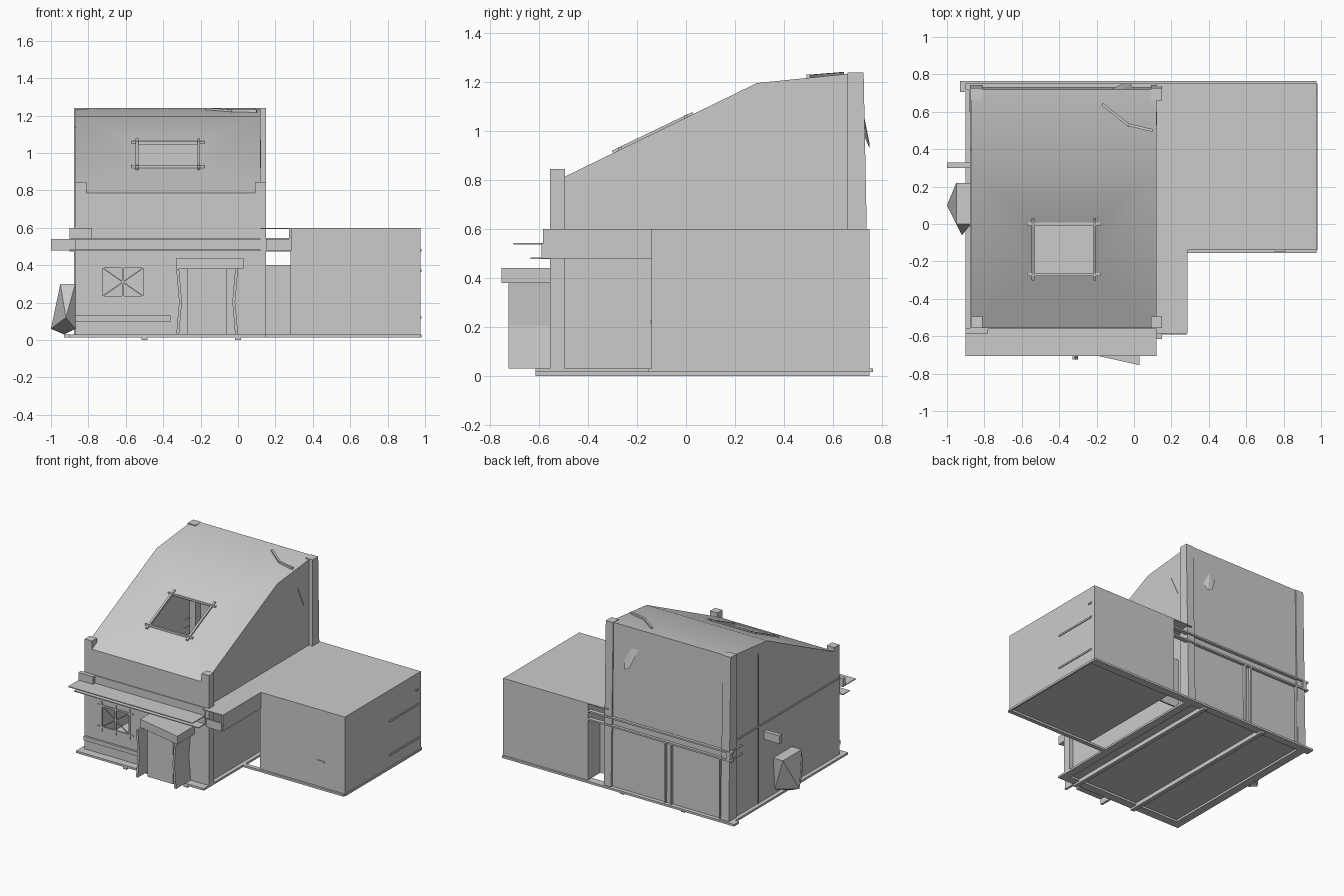
import bpy, bmesh
from mathutils import Vector

cube = bpy.data.objects.get("Cube")
if cube:
    bpy.data.objects.remove(cube)

grey = bpy.data.materials.new("plain_grey")
grey.use_nodes = True
grey.diffuse_color = (0.6, 0.6, 0.6, 1)
grey.node_tree.nodes["Principled BSDF"].inputs["Base Color"].default_value = grey.diffuse_color

# Main planes of the building
THIN = 0.006
WEST, EAST, ALLEY, FAR_EAST = -0.87, 0.12, 0.28, 0.975
FRONT, BACK, ANNEX_FRONT = -0.555, 0.72, -0.14
FLOOR, BEAM, DECK, EAVE, RIDGE = 0.03, 0.48, 0.6, 0.785, 1.24
PITCH = 0.48
POST = 0.06
LIP = 0.03


def finish(name, bm):
    bmesh.ops.recalc_face_normals(bm, faces=bm.faces)
    mesh = bpy.data.meshes.new(name)
    bm.to_mesh(mesh)
    bm.free()
    mesh.materials.append(grey)
    obj = bpy.data.objects.new(name, mesh)
    bpy.context.scene.collection.objects.link(obj)
    return obj


def hull(name, points):
    bm = bmesh.new()
    bmesh.ops.convex_hull(bm, input=[bm.verts.new(p) for p in points])
    return finish(name, bm)


def box(name, x, y, z):
    corners = [(a, b, c) for a in x for b in y for c in z]
    return hull(name, corners)


def prism(name, profile, ends, axis):
    """Extrude a closed outline between two positions along an axis."""
    bm = bmesh.new()
    rings = []
    for end in ends:
        ring = [bm.verts.new((*p[:axis], end, *p[axis:])) for p in profile]
        bm.faces.new(ring)
        rings.append(ring)
    near, far = rings
    for i in range(len(profile)):
        bm.faces.new((near[i - 1], near[i], far[i], far[i - 1]))
    return finish(name, bm)


def bar(name, start, end, width):
    start, end = Vector(start), Vector(end)
    along = end - start
    turn = along.to_track_quat('Z', 'Y')
    bm = bmesh.new()
    bmesh.ops.create_cube(bm, size=1)
    for v in bm.verts:
        size = Vector((width, width, along.length))
        v.co = turn @ (v.co * size) + (start + end) / 2
    return finish(name, bm)


def around(centre, half=THIN):
    return centre - half, centre + half


def on_roof(x, y):
    return x, y, EAVE + (y - FRONT) * PITCH + THIN


# Hollow main house with sloping roof, skylight and front window openings
knee = 0.29
house = prism("house_shell", [(FRONT, FLOOR), (FRONT, EAVE), on_roof(0, knee)[1:],
                              (BACK, RIDGE), (BACK + LIP / 2, FLOOR)], (WEST, EAST), 0)
bpy.context.view_layer.objects.active = house
house.select_set(True)
bpy.ops.object.shade_smooth_by_angle(angle=0.5)
house.modifiers.new("walls", 'SOLIDIFY').thickness = LIP / 2

sky_x, sky_y = (-0.54, -0.21), (-0.27, 0)
win_x, win_z = (-0.73, -0.5), (0.23, 0.39)
cutters = [box("skylight_cutter", sky_x, sky_y, (EAVE, RIDGE)),
           box("window_cutter", win_x, around(FRONT, POST), win_z)]
for cutter in cutters:
    cutter.hide_render = cutter.hide_viewport = True
    cut = house.modifiers.new(cutter.name, 'BOOLEAN')
    cut.object = cutter
    cut.solver = 'EXACT'

# Skylight frame with overshooting bars
for y in sky_y:
    bar("skylight_rail", on_roof(sky_x[0] - LIP, y), on_roof(sky_x[1] + LIP, y), LIP / 2)
for x in sky_x:
    bar("skylight_side", on_roof(x, sky_y[0] - LIP), on_roof(x, sky_y[1] + LIP), LIP / 2)

# Front window frame, crossed lattice and sill
for x in (*win_x, sum(win_x) / 2):
    bar("window_post", (x, FRONT, win_z[0] - LIP), (x, FRONT, win_z[1] + LIP), THIN * 2)
for z in win_z:
    bar("window_rail", (win_x[0] - LIP, FRONT, z), (win_x[1] + LIP, FRONT, z), THIN * 2)
for low, high in (win_z, win_z[::-1]):
    bar("window_lattice", (win_x[0], FRONT, low), (win_x[1], FRONT, high), THIN)
box("window_sill", (WEST, -0.36), (FRONT - LIP / 2, FRONT), (0.1, 0.13))

# Corner posts and caps
post_x = (EAST - LIP, EAST + LIP)
box("front_right_post", post_x, (FRONT, FRONT + POST), (FLOOR, EAVE + POST))
box("front_left_cap", (WEST, WEST + POST), (FRONT, FRONT + POST), (EAVE, EAVE + POST))
box("front_left_block", around(WEST + LIP, POST), (FRONT - LIP, FRONT), (DECK - POST, DECK))
for name, x in (("back_right_post", post_x), ("back_left_post", (WEST - THIN, WEST + POST))):
    prism(name, [(BACK - POST, FLOOR), (BACK - POST, RIDGE), (BACK + THIN, RIDGE),
                 (BACK + LIP, FLOOR)], x, 0)

# Annex, flat roof over the alley and side canopy
box("annex", (ALLEY, FAR_EAST), (ANNEX_FRONT, BACK + LIP), (FLOOR, DECK))
box("alley_roof", (EAST, ALLEY), (FRONT - LIP, BACK + LIP), (DECK - THIN, DECK))
box("canopy_fascia", around(ALLEY), (FRONT - LIP, ANNEX_FRONT), (BEAM, DECK))
box("canopy_end", (EAST + LIP, ALLEY), around(FRONT - LIP), (BEAM, DECK - POST))
box("alley_panel", (EAST, ALLEY), around(DECK), (FLOOR, 0.4))

# Thin ledges across the front
for z, depth in ((BEAM + POST, 0.15), (BEAM, 0.08)):
    box("front_ledge", (WEST - LIP, EAST), (FRONT - depth, FRONT), around(z, THIN / 2))
box("front_band", (WEST, EAST), around(FRONT), (BEAM, DECK))

# Rails and strips on the back and left walls
for z in (BEAM, BEAM + POST):
    box("back_rail", (WEST - LIP, ALLEY + POST), (BACK, BACK + LIP), around(z))
    box("left_rail", around(WEST, THIN * 2), (DECK, BACK + LIP), around(z))
for x in (WEST, ALLEY + LIP):
    box("rail_bracket", around(x, LIP / 2), (BACK, BACK + LIP), (BEAM, BEAM + POST))
for x in (-0.8, -0.4, -0.35):
    box("back_wall_strip", around(x), (BACK, BACK + LIP), (FLOOR, BEAM))
box("left_wall_seam", around(WEST), (FRONT, BACK), around(DECK))
box("left_wall_strip", around(WEST), around(0.4), (FLOOR, DECK * 2 - POST))

# Porch: door box, bowed side wings and skewed canopy
porch = (-0.33, 0)
lintel = 0.38
box("door", (-0.27, -0.06), (FRONT - EAST, FRONT), (FLOOR, lintel))
for x, bow in zip(porch, (LIP, -LIP)):
    middle = (FLOOR + lintel) / 2
    prism("porch_wing", [(x, FLOOR), (x + bow / 2, middle), (x, lintel),
                         (x + bow / 2, lintel), (x + bow, middle), (x + bow / 2, FLOOR)],
          (FRONT - 0.17, FRONT), 1)
prism("porch_canopy", [(porch[0], FRONT), (porch[0], FRONT - EAST),
                       (LIP, FRONT - 0.2), (LIP, FRONT)], (lintel, lintel + POST), 2)

# Faceted chute and beam end on the left wall
chute_top = 0.3
hull("left_chute", [(x, y, chute_top) for x in (WEST, -0.95) for y in (0, 0.22)]
     + [(WEST, y, POST) for y in (0, 0.2)]
     + [(-1, 0.1, POST), (-0.92, -0.06, 0.12), (-0.93, 0.1, FLOOR)])
box("left_beam_end", (-1, WEST), (0.3, 0.33), (BEAM, BEAM + POST))

# Base boards overshooting the corners, with ground beams
for name, x, y in (("front", (WEST - LIP, EAST + LIP), around(FRONT - LIP, LIP)),
                   ("left", around(WEST, LIP), (FRONT - POST, BACK + LIP)),
                   ("back", (WEST - POST, FAR_EAST), around(BACK + LIP / 2, LIP)),
                   ("right", around(EAST, LIP), (FRONT - POST, BACK)),
                   ("annex_front", (EAST, FAR_EAST), around(ANNEX_FRONT, LIP / 2)),
                   ("annex_right", around(FAR_EAST, THIN), (ANNEX_FRONT, BACK + LIP))):
    box(name + "_base_board", x, y, (FLOOR / 2, FLOOR))
for x in (-0.5, 0):
    box("ground_beam", around(x, LIP / 2), (FRONT - POST, BACK + LIP), (0, FLOOR))

# Slats and latch on the annex
for z in (0.12, 0.37):
    box("annex_slat", around(FAR_EAST), (0.38, BACK), around(z))
box("annex_short_slat", around(FAR_EAST), (BACK - LIP, BACK), around(BEAM))
box("annex_latch", around(0.78, LIP), around(ANNEX_FRONT), around(0.22))

# Loose splinters on the roof and a flap on the back wall
bend = (-0.03, 0.53, RIDGE - LIP / 2)
bar("roof_splinter", (-0.17, 0.64, RIDGE - THIN), bend, LIP / 2)
bar("roof_splinter", bend, (0.1, 0.5, bend[2]), LIP / 2)
bar("side_splinter", (EAST, 0.53, 1.07), (EAST, 0.6, 0.92), THIN)
hull("back_flap", [(x, BACK, 1.1) for x in (-0.06, -0.12)]
     + [(0, BACK, 1), (-0.02, BACK + LIP, 0.93), (-0.06, BACK + LIP, 0.95)])
